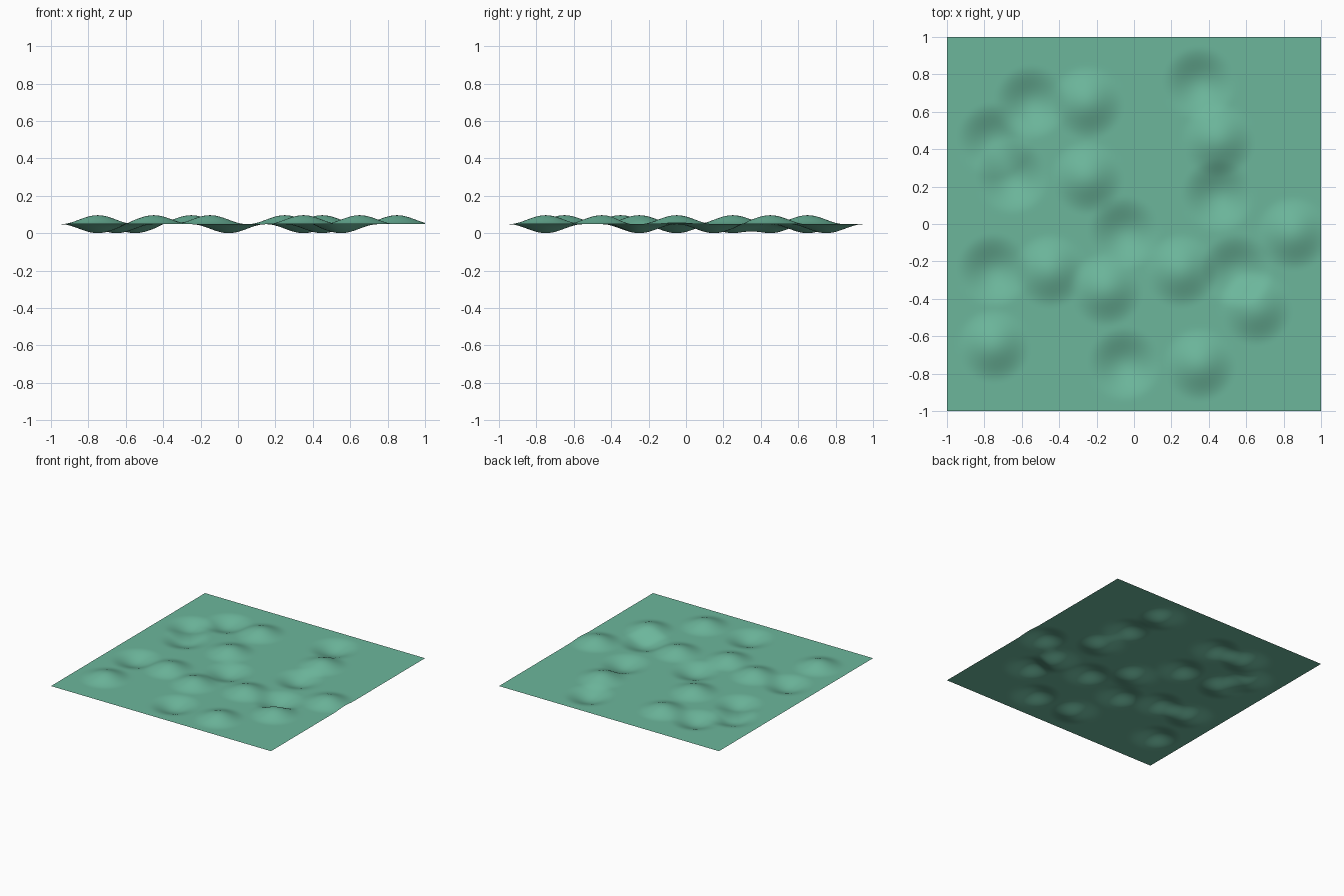
import bpy, bmesh, math

if "Cube" in bpy.data.objects:
    bpy.data.objects.remove(bpy.data.objects["Cube"])

BASE, HEIGHT, RADIUS, CELLS = 0.048, 0.048, 0.2, 120

# Centres of the raised mounds and the sunken dents
MOUNDS = [(-0.25, 0.65), (-0.25, 0.25), (-0.75, -0.65), (-0.45, -0.25), (-0.15, -0.35),
          (0.25, -0.25), (0.65, -0.45), (0.85, -0.05), (0.35, -0.75), (0.45, 0.45)]
DENTS = [(-0.55, 0.65), (-0.75, 0.45), (-0.65, 0.25), (0.35, 0.75), (-0.05, -0.05),
         (-0.05, -0.75), (-0.75, -0.25), (0.45, 0.15), (0.55, -0.25)]


def bump(x, y, centre):
    """Rounded cosine hump that fades out at RADIUS."""
    d = math.hypot(x - centre[0], y - centre[1])
    return 0.5 * (1 + math.cos(math.pi * d / RADIUS)) if d < RADIUS else 0.0


# Thin square sheet, displaced by the mounds and dents
bm = bmesh.new()
bmesh.ops.create_grid(bm, x_segments=CELLS, y_segments=CELLS, size=1.0)
for v in bm.verts:
    x, y = v.co.x, v.co.y
    up = sum(bump(x, y, c) for c in MOUNDS)
    down = sum(bump(x, y, c) for c in DENTS)
    v.co.z = BASE + HEIGHT * (up - down)
for f in bm.faces:
    f.smooth = True
mesh = bpy.data.meshes.new("terrain_sheet")
bm.to_mesh(mesh)
bm.free()
sheet = bpy.data.objects.new("terrain_sheet", mesh)
bpy.context.collection.objects.link(sheet)

# Green surface colour
green = bpy.data.materials.new("green")
green.diffuse_color = (0.15, 0.47, 0.33, 1)
green.use_nodes = True
green.node_tree.nodes["Principled BSDF"].inputs["Base Color"].default_value = green.diffuse_color
mesh.materials.append(green)
